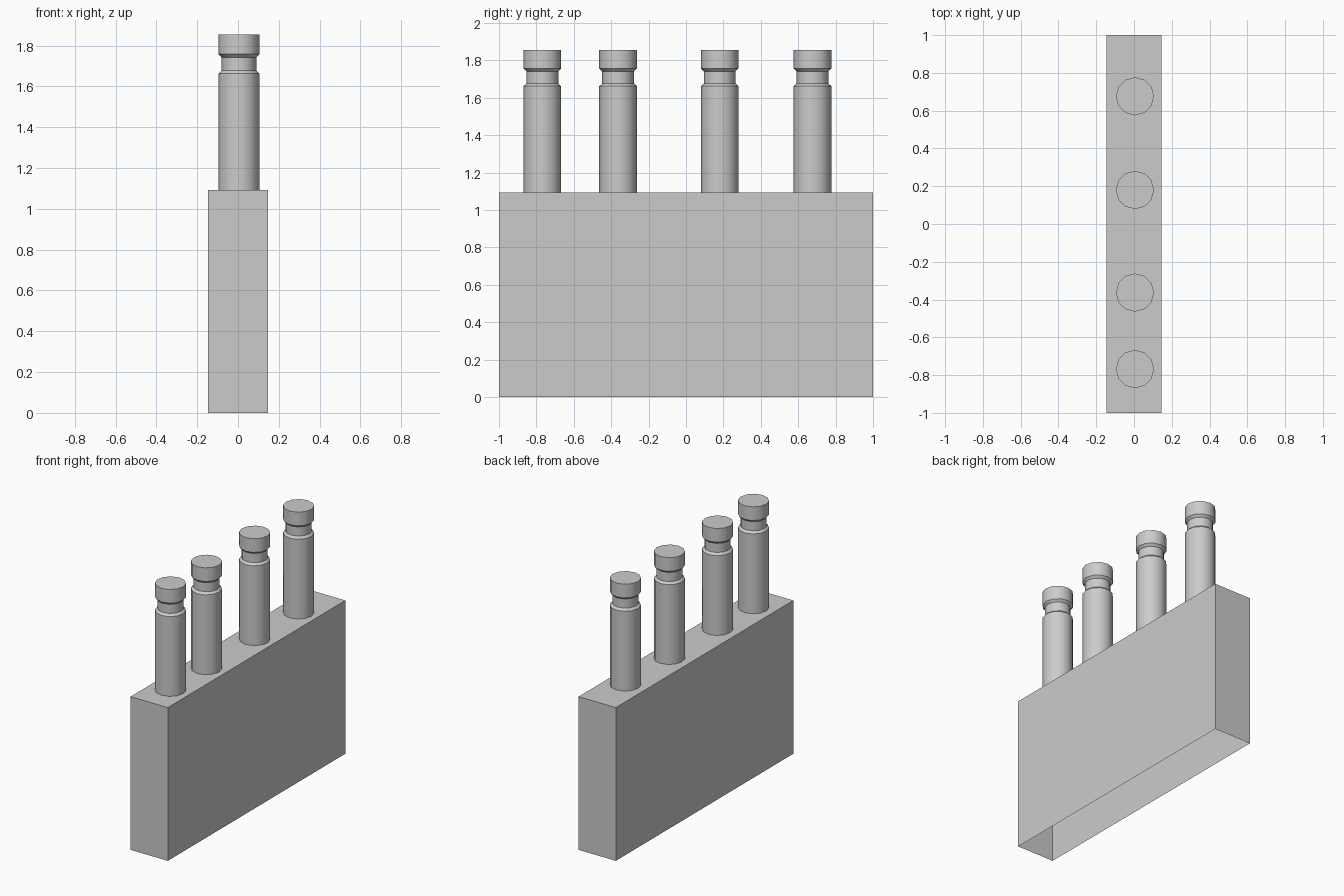
import bpy, bmesh, math

old = bpy.data.objects.get("Cube")
if old:
    bpy.data.objects.remove(old, do_unlink=True)

grey = bpy.data.materials.new("plain grey")
grey.use_nodes = True
grey.diffuse_color = (0.6, 0.6, 0.6, 1)
grey.node_tree.nodes["Principled BSDF"].inputs["Base Color"].default_value = grey.diffuse_color

BASE_TOP = 1.093
SIDES = 12


def add_object(name, bm):
    mesh = bpy.data.meshes.new(name)
    bm.to_mesh(mesh)
    bm.free()
    mesh.materials.append(grey)
    obj = bpy.data.objects.new(name, mesh)
    bpy.context.collection.objects.link(obj)
    return obj


# Tall hollow base, open underneath
bm = bmesh.new()
bmesh.ops.create_cube(bm, size=1)
bmesh.ops.scale(bm, vec=(0.293, 2, BASE_TOP), verts=bm.verts)
bmesh.ops.translate(bm, vec=(0, 0, BASE_TOP / 2), verts=bm.verts)
bm.normal_update()
bmesh.ops.delete(bm, geom=[f for f in bm.faces if f.normal.z < -0.5], context='FACES_ONLY')
add_object("base", bm)


# Grooved pin: rings of a turned profile, closed by a flat cap
def add_pin(name, x, y):
    profile = [(0.101, BASE_TOP), (0.101, 1.662), (0.085, 1.677),
               (0.085, 1.742), (0.101, 1.758), (0.101, 1.855)]
    bm = bmesh.new()
    rings = []
    for r, z in profile:
        angles = [math.tau * i / SIDES for i in range(SIDES)]
        rings.append([bm.verts.new((x + r * math.cos(a), y + r * math.sin(a), z)) for a in angles])
    for low, high in zip(rings, rings[1:]):
        for i in range(SIDES):
            j = (i + 1) % SIDES
            bm.faces.new((low[i], low[j], high[j], high[i]))
    bm.faces.new(rings[-1])
    obj = add_object(name, bm)
    bpy.ops.object.select_all(action='DESELECT')
    obj.select_set(True)
    bpy.context.view_layer.objects.active = obj
    bpy.ops.object.shade_smooth_by_angle(angle=math.radians(38))


for number, y in enumerate((-0.768, -0.363, 0.18, 0.676), 1):
    add_pin(f"pin_{number}", 0.005, y)
